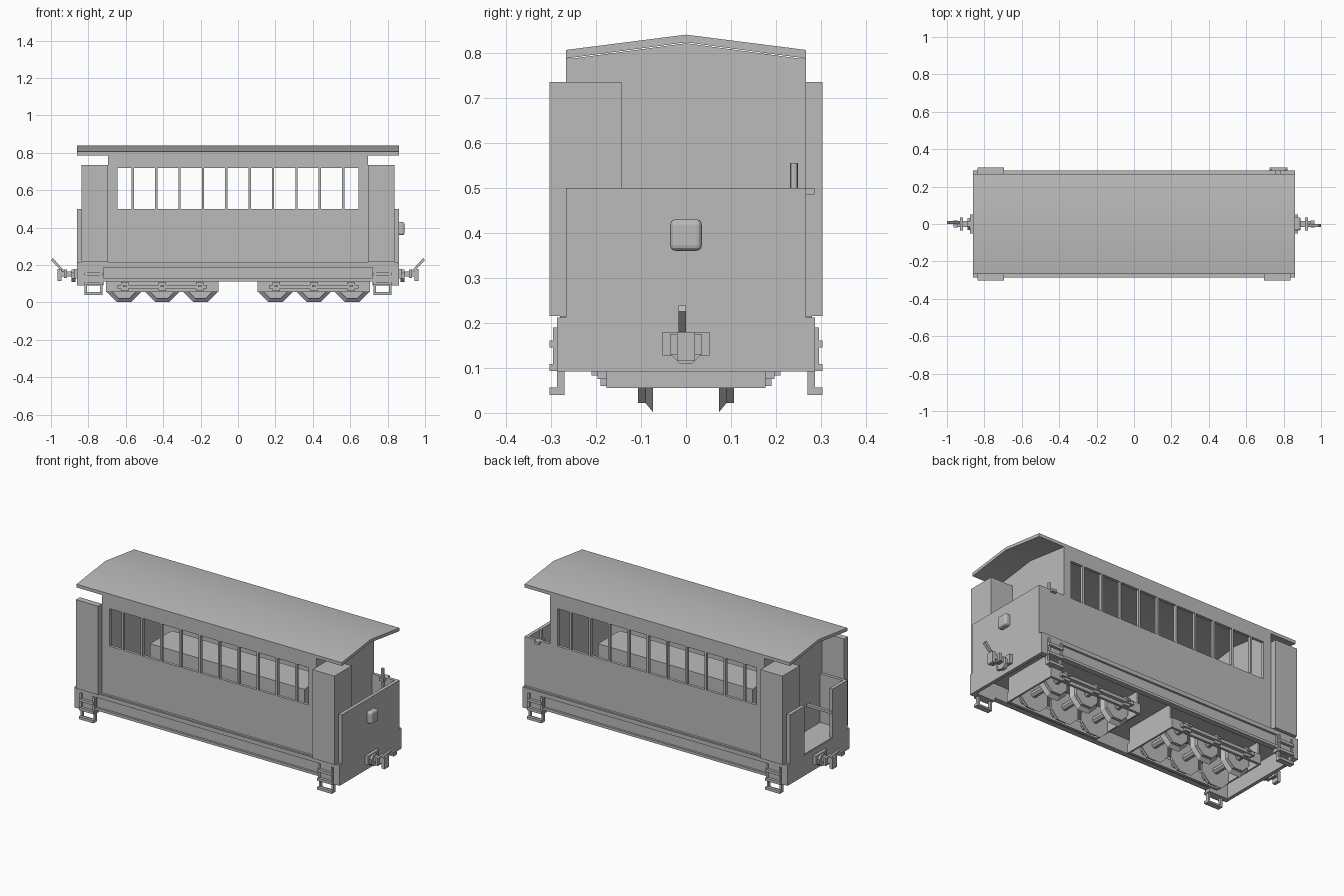
import bpy, bmesh, math
from mathutils import Matrix, Vector

cube = bpy.data.objects.get("Cube")
if cube:
    bpy.data.objects.remove(cube, do_unlink=True)

grey = bpy.data.materials.new("plain grey")
grey.use_nodes = True
colour = (0.5, 0.5, 0.5, 1)
grey.diffuse_color = colour
grey.node_tree.nodes["Principled BSDF"].inputs["Base Color"].default_value = colour

BOTH = (-1, 1)


def finish(name, bm, smooth=False):
    bmesh.ops.recalc_face_normals(bm, faces=bm.faces)
    mesh = bpy.data.meshes.new(name)
    bm.to_mesh(mesh)
    bm.free()
    mesh.materials.append(grey)
    ob = bpy.data.objects.new(name, mesh)
    bpy.context.collection.objects.link(ob)
    if smooth:
        bpy.ops.object.select_all(action='DESELECT')
        ob.select_set(True)
        bpy.context.view_layer.objects.active = ob
        bpy.ops.object.shade_smooth_by_angle(angle=math.radians(30))
    return ob


def add_box(bm, x, y, z):
    """Box spanning the (low, high) pairs x, y and z, in either order."""
    mid = Vector([(p[0] + p[1]) / 2 for p in (x, y, z)])
    size = [abs(p[1] - p[0]) for p in (x, y, z)]
    bmesh.ops.create_cube(bm, size=1, matrix=Matrix.Translation(mid) @ Matrix.Diagonal((*size, 1)))


def boxes(name, parts):
    bm = bmesh.new()
    for part in parts:
        add_box(bm, *part)
    return finish(name, bm)


def sides(s, lo, hi):
    return (s * lo, s * hi)


def add_prism(bm, profile, axis, lo, hi):
    """Extrude a closed profile along x (points y, z) or y (points x, z)."""
    place = (lambda p, d: (d, *p)) if axis == 'x' else (lambda p, d: (p[0], d, p[1]))
    rings = [[bm.verts.new(place(p, d)) for p in profile] for d in (lo, hi)]
    bm.faces.new(rings[0])
    bm.faces.new(rings[1])
    n = len(profile)
    for i in range(n):
        j = (i + 1) % n
        bm.faces.new((rings[0][i], rings[0][j], rings[1][j], rings[1][i]))


def add_cone(bm, centre, axis, r1, r2, depth, segments=8):
    turn = Vector((0, 0, 1)).rotation_difference(Vector(axis)).to_matrix().to_4x4()
    roll = Matrix.Rotation(math.pi / segments, 4, 'Z')
    bmesh.ops.create_cone(bm, cap_ends=True, segments=segments, radius1=r1, radius2=r2,
                          depth=depth, matrix=Matrix.Translation(centre) @ turn @ roll)


# Roof: shallow pitched sheet
bm = bmesh.new()
add_prism(bm, [(-.267, .787), (-.267, .806), (0, .84), (.267, .806), (.267, .787), (0, .823)],
          'x', -.86, .86)
finish("roof", bm, smooth=True)

# Cabin end walls with gables
bm = bmesh.new()
for s in BOTH:
    add_prism(bm, [(-.267, .2), (-.267, .785), (0, .821), (.267, .785), (.267, .2)],
              'x', s * .675, s * .695)
finish("cabin_end_walls", bm)

# Cabin long walls with a row of windows
for s, name in ((-1, "front_wall"), (1, "back_wall")):
    y = sides(s, .25, .267)
    parts = [((-.695, .695), y, (.2, .5)), ((-.695, .695), y, (.72, .787))]
    parts += [(sides(e, .645, .695), y, (.49, .73)) for e in BOTH]
    for i in range(10):
        x = -.5625 + .125 * i
        parts.append(((x - .006, x + .006), y, (.49, .73)))
    boxes(name, parts)

# Block inside the cabin
boxes("interior_block", [((-.5, .5), (-.1, .1), (.2, .49))])

# Floor, skirt and side channels
boxes("floor", [((-.855, .855), (-.28, .28), (.195, .215))])
parts = []
for s in BOTH:
    parts += [((-.72, .72), sides(s, .255, .275), (.112, .2)),
              ((-.72, .72), sides(s, .255, .287), (.188, .212)),
              ((-.72, .72), sides(s, .255, .287), (.112, .127))]
    parts += [(sides(e, .72, .86), sides(s, .255, .287), (.092, .212)) for e in BOTH]
boxes("side_channels", parts)

# End platforms: full panel on one end, doorway on the other
boxes("left_end_panel", [((.84, .86), (-.267, .267), (.092, .5)),
                         ((.84, .86), (-.287, .287), (.092, .212))])
boxes("right_end_panel", [((-.86, -.84), (-.287, .287), (.092, .212))] +
      [((-.86, -.84), sides(s, .13, .267), (.2, .5)) for s in BOTH])
boxes("platform_side_panels",
      [((.69, .86), (.25, .267), (.2, .5)), ((.69, .86), (-.267, -.25), (.2, .5))] +
      [((-.86, -.69), sides(s, .25, .267), (.2, .5)) for s in BOTH])
boxes("corner_cabinets", [((.695, .838), (-.303, -.143), (.215, .735)),
                          ((-.838, -.695), (.143, .303), (.215, .735)),
                          ((-.838, -.695), (-.303, -.267), (.215, .735))])
boxes("platform_rail", [((-.86, -.69), (-.14, -.122), (.355, .37))])

# Brake handle on the open platform
bm = bmesh.new()
add_cone(bm, (.77, .24, .46), (0, 0, 1), .009, .009, .19, 12)
add_box(bm, (.755, .785), (.225, .285), (.485, .5))
finish("brake_handle", bm, smooth=True)

# Lamp on the end panel
lamp = boxes("end_lamp", [((.85, .89), (-.035, .035), (.36, .43))])
bevel = lamp.modifiers.new("round", 'BEVEL')
bevel.width = .012
bevel.segments = 3

# Corner steps
parts = []
for sx in BOTH:
    for sy in BOTH:
        for z in (.04, .093, .145):
            parts.append((sides(sx, .725, .82), sides(sy, .285, .303), (z, z + .016)))
        for x in (.725, .808):
            parts.append((sides(sx, x, x + .012), sides(sy, .27, .287), (.04, .2)))
            parts.append((sides(sx, x, x + .012), sides(sy, .285, .295), (.093, .19)))
        parts.append((sides(sx, .725, .82), sides(sy, .27, .29), (.04, .05)))
boxes("corner_steps", parts)

# Trucks: open frames, equaliser bars, wheels and axles
for s, name in ((-1, "right"), (1, "left")):
    mid = s * .405
    parts = [((mid - .3, mid + .3), (-.162, .162), (.19, .2))]
    for e in BOTH:
        parts.append(((mid + e * .29, mid + e * .3), (-.162, .162), (.055, .2)))
        parts.append(((mid - .3, mid + .3), sides(e, .162, .177), (.055, .112)))
        parts.append(((mid - .24, mid + .24), sides(e, .177, .197), (.075, .093)))
        for x in (-.2, 0, .2):
            parts.append(((mid + x - .02, mid + x + .02), sides(e, .17, .19), (.06, .11)))
            parts.append(((mid + x - .01, mid + x + .01), sides(e, .19, .21), (.083, .093)))
    boxes(name + "_truck_frame", parts)
    bm = bmesh.new()
    for x in (-.205, 0, .205):
        c = mid + x
        add_cone(bm, (c, 0, .092), (0, 1, 0), .02, .02, .33)
        for e in BOTH:
            add_cone(bm, (c, e * .0815, .092), (0, e, 0), .098, .076, .017)
            add_cone(bm, (c, e * .0985, .092), (0, e, 0), .076, .076, .017)
    finish(name + "_truck_wheels", bm)

# Couplers, one turned half round from the other
for angle, name in ((0, "left_coupler"), (math.pi, "right_coupler")):
    bm = bmesh.new()
    add_box(bm, (.855, .878), (-.052, .052), (.128, .18))
    add_cone(bm, (.88, 0, .143), (1, 0, 0), .036, .036, .02)
    add_box(bm, (.87, .965), (-.017, .017), (.14, .165))
    add_box(bm, (.915, .93), (-.035, .035), (.13, .175))
    add_box(bm, (.945, .965), (-.02, .02), (.115, .18))
    add_prism(bm, [(.925, .165), (.94, .165), (1, .225), (.99, .238)], 'y', -.017, 0)
    bmesh.ops.rotate(bm, verts=bm.verts, cent=(0, 0, 0), matrix=Matrix.Rotation(angle, 3, 'Z'))
    finish(name, bm)
